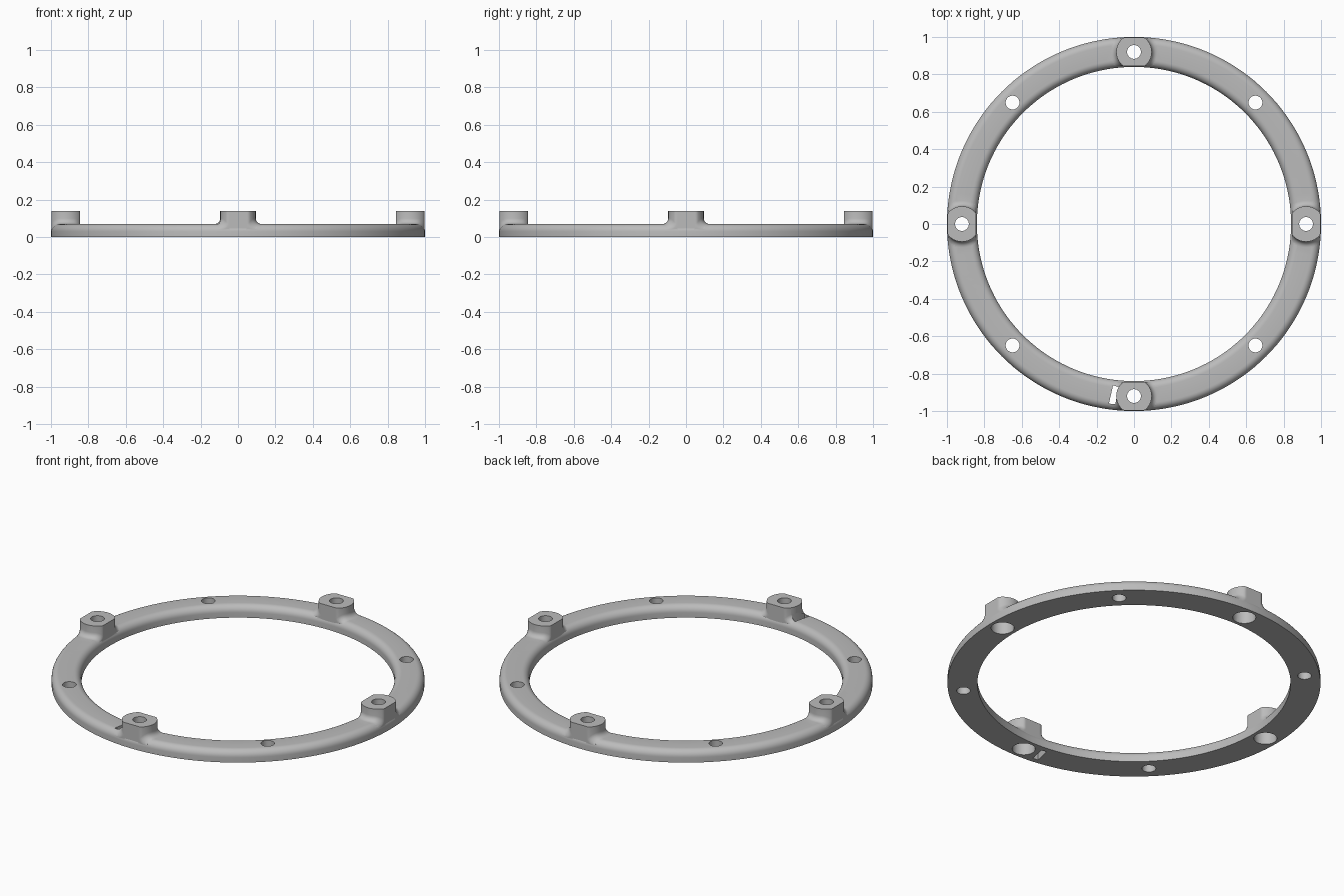
import bpy, bmesh
from math import pi, cos, sin, hypot, sqrt
from mathutils import Matrix, Vector

MID, HALF, H, R = 0.92, 0.08, 0.07, 0.04   # ring centre radius, half width, height, edge rounding
BOSS_R, BOSS_H, FILLET = 0.095, 0.14, 0.03

cube = bpy.data.objects.get("Cube")
if cube:
    bpy.data.objects.remove(cube, do_unlink=True)

grey = bpy.data.materials.new("light grey")
grey.use_nodes = True
colour = (0.5, 0.5, 0.5, 1)
grey.diffuse_color = colour
grey.node_tree.nodes["Principled BSDF"].inputs["Base Color"].default_value = colour


def make_object(name, bm):
    bmesh.ops.recalc_face_normals(bm, faces=bm.faces)
    mesh = bpy.data.meshes.new(name)
    bm.to_mesh(mesh)
    bm.free()
    mesh.materials.append(grey)
    obj = bpy.data.objects.new(name, mesh)
    bpy.context.collection.objects.link(obj)
    return obj


def loft(bm, loops, closed=False):
    """Skin a list of equal point loops, capping the ends or joining them."""
    rows = [[bm.verts.new(p) for p in loop] for loop in loops]
    n = len(rows[0])
    pairs = list(zip(rows, rows[1:])) + ([(rows[-1], rows[0])] if closed else [])
    for a, b in pairs:
        for i in range(n):
            j = (i + 1) % n
            bm.faces.new((a[i], a[j], b[j], b[i]))
    if not closed:
        bm.faces.new(rows[0])
        bm.faces.new(rows[-1])


def circle(radius, z, n, cx=0.0):
    return [Vector((cx + radius * cos(2 * pi * i / n), radius * sin(2 * pi * i / n), z)) for i in range(n)]


def ring_top(rho):
    """Height of the ring's rounded upper surface."""
    t = max(HALF - abs(rho - MID), 0)
    return H if t >= R else H - R + sqrt(R * R - (R - t) ** 2)


# Ring: a flat-bottomed section with rounded upper edges
arc = [i * pi / 16 for i in range(9)]
section = [(MID - HALF, 0), (MID + HALF, 0)]
section += [(MID + HALF - R + R * cos(a), H - R + R * sin(a)) for a in arc]
section += [(MID - HALF + R - R * sin(a), H - R + R * cos(a)) for a in arc]
bm = bmesh.new()
loft(bm, [circle(r, z, 144) for r, z in section], closed=True)
ring = make_object("mounting_ring", bm)


# Bosses: columns with flattened sides and a fillet that follows the ring
def boss_loop(radius, rise, follow):
    loop = []
    for p in circle(radius, 0, 64):
        x = MID + max(-0.076, min(0.076, p.x))
        rho = hypot(x, p.y)
        k = min(1, 0.998 / rho)
        loop.append(Vector((x * k, p.y * k, rise + (ring_top(rho * k) if follow else 0))))
    return loop


bm_boss = bmesh.new()
bm_cut = bmesh.new()
for q in range(4):
    turn = Matrix.Rotation(q * pi / 2, 3, 'Z')
    loops = [boss_loop(BOSS_R + FILLET, 0.008, False)]
    for i in range(7):
        a = i * pi / 12
        loops.append(boss_loop(BOSS_R + FILLET * (1 - sin(a)), FILLET * (1 - cos(a)), True))
    loops.append(boss_loop(BOSS_R, BOSS_H, False))
    loft(bm_boss, [[turn @ p for p in loop] for loop in loops])
    # Stepped screw hole: wide below, narrow above
    bore = [(0.062, -0.05), (0.062, 0.08), (0.037, 0.08), (0.037, 0.2)]
    loft(bm_cut, [[turn @ p for p in circle(r, z, 40, MID)] for r, z in bore])
    # Plain hole between bosses
    turn = Matrix.Rotation(q * pi / 2 + pi / 4, 3, 'Z')
    loft(bm_cut, [[turn @ p for p in circle(0.037, z, 40, 0.918)] for z in (-0.05, 0.2)])

# Small slanted slot beside the front boss
slot = [(-0.112, -0.862), (-0.083, -0.872), (-0.1, -0.964), (-0.134, -0.96)]
loft(bm_cut, [[Vector((x, y, z)) for x, y in slot] for z in (-0.05, 0.1)])

bosses = make_object("boss_helper", bm_boss)
cutters = make_object("hole_cutters", bm_cut)
for helper, operation in ((bosses, 'UNION'), (cutters, 'DIFFERENCE')):
    mod = ring.modifiers.new(helper.name, 'BOOLEAN')
    mod.operation = operation
    mod.solver = 'EXACT'
    mod.object = helper

# Apply the booleans, drop the helpers and smooth the rounded surfaces
bpy.context.view_layer.update()
result = bpy.data.meshes.new_from_object(ring.evaluated_get(bpy.context.evaluated_depsgraph_get()))
ring.modifiers.clear()
ring.data = result
for helper in (bosses, cutters):
    bpy.data.objects.remove(helper, do_unlink=True)
bpy.ops.object.select_all(action='DESELECT')
ring.select_set(True)
bpy.context.view_layer.objects.active = ring
bpy.ops.object.shade_smooth_by_angle(angle=pi / 6)
